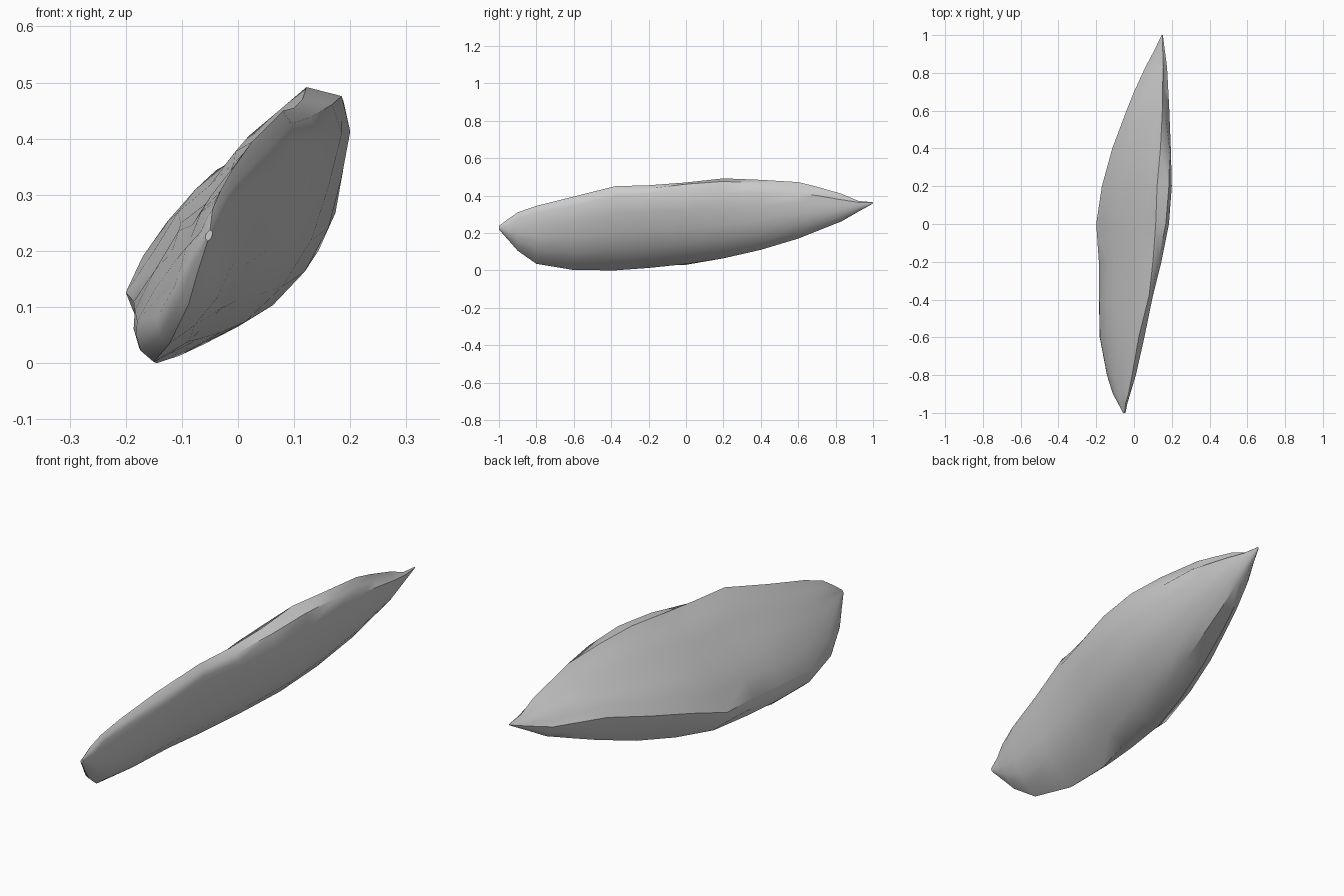
import bpy, bmesh, random
from mathutils import Vector

random.seed(11)

# Stations along the shard: y, then (x, z) of top, right, bottom and left extremes
STATIONS = [
    (-1.00, -.050, .238, -.045, .232, -.054, .218, -.058, .228),
    (-0.95, -.045, .275, -.035, .245, -.072, .162, -.084, .190),
    (-0.90, -.030, .310, -.020, .280, -.088, .105, -.112, .140),
    (-0.80, -.010, .345, .010, .310, -.122, .035, -.142, .085),
    (-0.60, .025, .395, .055, .345, -.150, .002, -.180, .075),
    (-0.38, .080, .450, .100, .400, -.145, .000, -.184, .095),
    (-0.20, .100, .455, .145, .410, -.105, .013, -.186, .110),
    (0.00, .115, .470, .185, .410, -.060, .034, -.200, .126),
    (0.20, .122, .492, .200, .413, .000, .065, -.170, .190),
    (0.40, .140, .484, .195, .415, .050, .110, -.115, .240),
    (0.60, .150, .472, .187, .415, .090, .170, -.040, .290),
    (0.70, .150, .447, .182, .400, .105, .210, .000, .300),
    (0.83, .155, .410, .175, .378, .128, .262, .060, .310),
    (0.92, .152, .372, .163, .364, .140, .314, .108, .335),
    (1.00, .150, .364, .153, .362, .150, .358, .146, .360),
]


def bulged(a, b, t, amount):
    """Point between a and b, pushed outward from the chord."""
    d = b - a
    return a + d * t + Vector((d.y, -d.x)) * amount


def section(s):
    y = s[0]
    top, right, bottom, left = (Vector(s[i:i + 2]) for i in (1, 3, 5, 7))
    ring = [bottom]
    # convex outer side
    for t, k in ((.16, .087), (.36, .135), (.58, .13), (.8, .07)):
        ring.append(bulged(bottom, right, t, k))
    # upper rim: full in the middle, hollowed behind the lip near the back tip
    rim = .3 if -.1 < y < .5 else -.12 if .5 < y < .85 else .1
    ring += [right, bulged(right, top, .5, rim), top]
    # flatter, roughly split inner side
    for t, k in ((.15, .02), (.32, .04), (.48, .025), (.64, .05), (.82, .02)):
        ring.append(bulged(top, left, t, k + random.uniform(-.015, .015)))
    # rounded keel
    keel = .26 if y > -.3 else .18
    ring += [left, bulged(left, bottom, .3, keel * .8), bulged(left, bottom, .65, keel)]
    return [Vector((p.x, y, max(p.y, 0))) for p in ring]


def build_shard():
    bm = bmesh.new()
    rings = [[bm.verts.new(p) for p in section(s)] for s in STATIONS]
    n = len(rings[0])
    for a, b in zip(rings, rings[1:]):
        for i in range(n):
            j = (i + 1) % n
            bm.faces.new((a[i], a[j], b[j], b[i]))
    bm.faces.new(rings[0])
    bm.faces.new(rings[-1])
    bmesh.ops.recalc_face_normals(bm, faces=bm.faces)
    mesh = bpy.data.meshes.new("rock_shard")
    bm.to_mesh(mesh)
    bm.free()
    obj = bpy.data.objects.new("rock_shard", mesh)
    bpy.context.collection.objects.link(obj)
    return obj


shard = build_shard()
bpy.context.view_layer.objects.active = shard
shard.select_set(True)
bpy.ops.object.shade_smooth_by_angle(angle=0.7)
